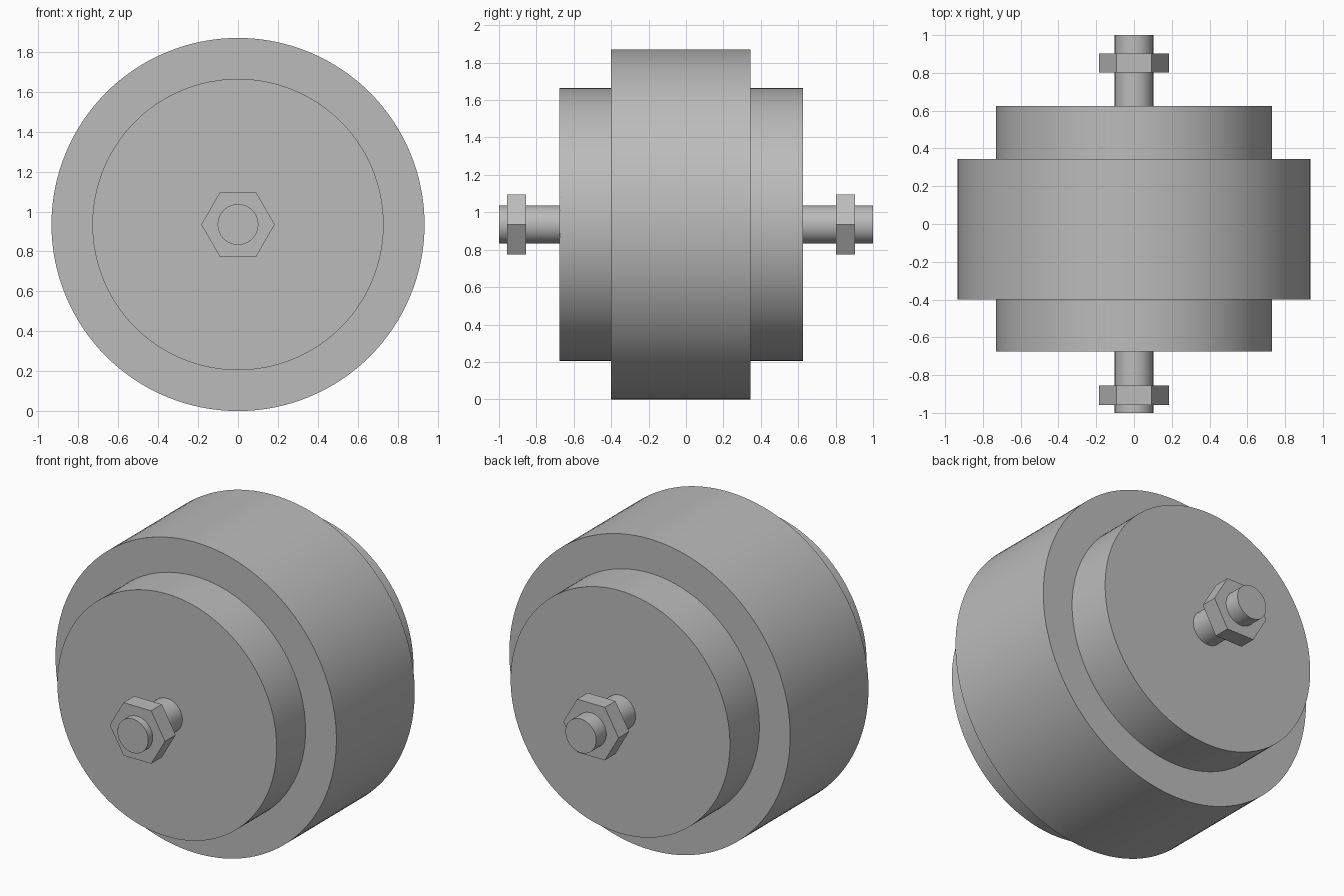
import bpy
import math

cube = bpy.data.objects.get("Cube")
if cube:
    bpy.data.objects.remove(cube, do_unlink=True)

AXIS_Z = 0.935

# Single grey metal
metal = bpy.data.materials.new("grey metal")
metal.use_nodes = True
metal.diffuse_color = (0.5, 0.5, 0.5, 1)
metal.node_tree.nodes["Principled BSDF"].inputs["Base Color"].default_value = (0.5, 0.5, 0.5, 1)


def disc(name, radius, y0, y1, sides=128):
    """Prism along the y axis between y0 and y1, first corner on +x."""
    bpy.ops.mesh.primitive_cylinder_add(
        vertices=sides, radius=radius, depth=y1 - y0,
        location=(0, (y0 + y1) / 2, AXIS_Z), rotation=(math.pi / 2, 0, 0))
    ob = bpy.context.object
    ob.name = name
    if sides == 6:
        # Turn the hexagon so its corners point sideways
        ob.rotation_euler = (math.pi / 2, math.pi / 6, 0)
    bpy.ops.object.transform_apply(location=False, rotation=True, scale=False)
    ob.data.materials.append(metal)
    bpy.ops.object.shade_smooth_by_angle(angle=math.radians(30))
    return ob


# Large central drum with a smaller shoulder on each side
disc("main_drum", 0.935, -0.40, 0.345)
disc("front_shoulder", 0.73, -0.675, -0.40)
disc("back_shoulder", 0.73, 0.345, 0.625)

# Threaded studs and hexagonal nuts
disc("front_stud", 0.102, -1.0, -0.675, 64)
disc("back_stud", 0.102, 0.625, 1.0, 64)
disc("front_nut", 0.184, -0.957, -0.855, 6)
disc("back_nut", 0.184, 0.803, 0.903, 6)
